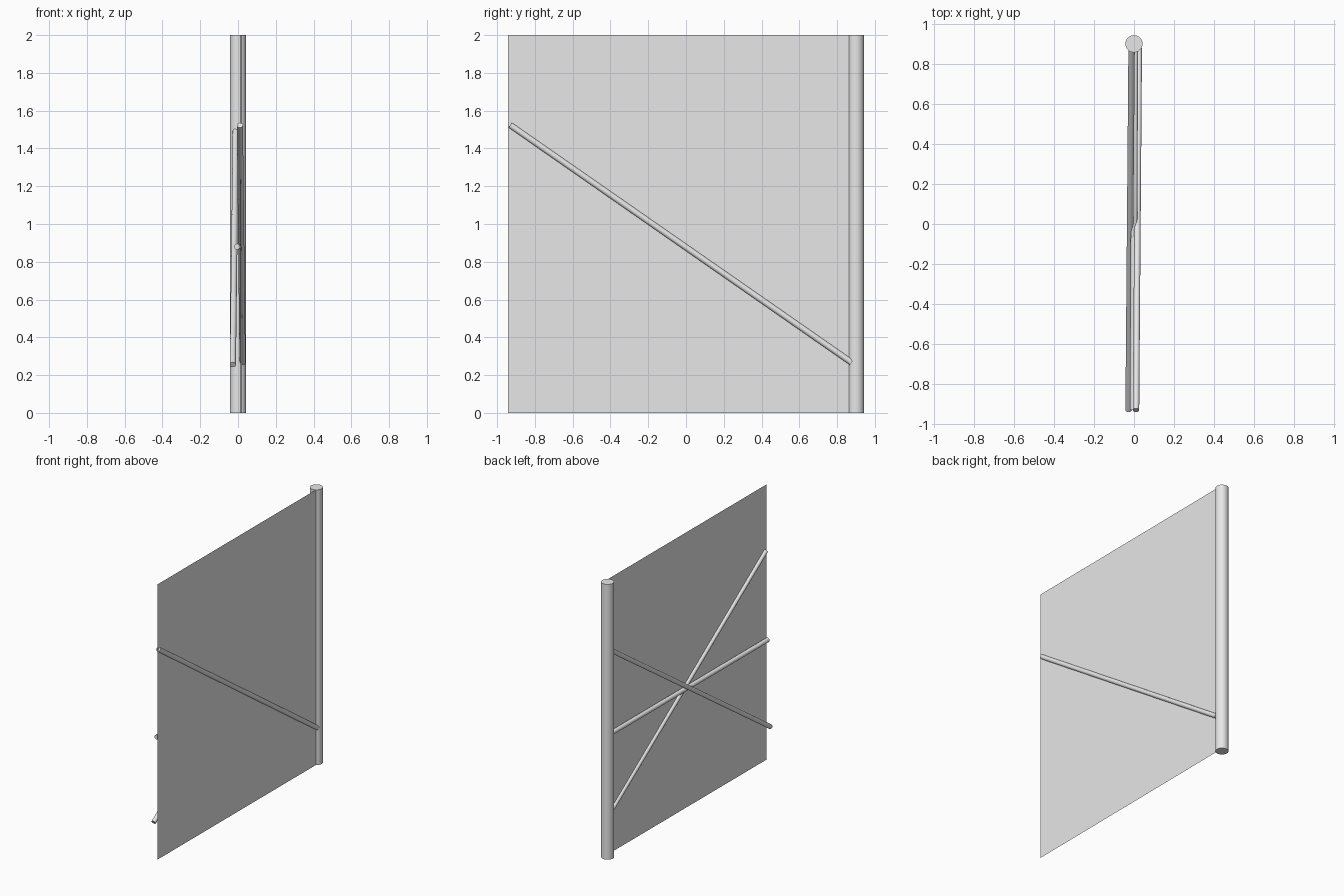
import bpy, bmesh, math
from mathutils import Vector

cube = bpy.data.objects.get("Cube")
if cube:
    bpy.data.objects.remove(cube, do_unlink=True)

# One plain grey for every part
grey = bpy.data.materials.new("light_grey")
grey.use_nodes = True
colour = (0.8, 0.8, 0.8, 1.0)
grey.diffuse_color = colour
grey.node_tree.nodes["Principled BSDF"].inputs["Base Color"].default_value = colour


def rod(name, start, end, radius, sides):
    """Capped round bar between two points, with smooth sides."""
    a, b = Vector(start), Vector(end)
    bpy.ops.mesh.primitive_cylinder_add(
        vertices=sides, radius=radius, depth=(b - a).length, location=(a + b) / 2)
    obj = bpy.context.object
    obj.name = name
    obj.rotation_euler = (b - a).to_track_quat("Z", "Y").to_euler()
    obj.data.materials.append(grey)
    bpy.ops.object.shade_smooth_by_angle(angle=math.radians(40))
    return obj


# Upright pole at the back edge
rod("pole", (0, 0.9, 0), (0, 0.9, 2), 0.043, 32)

# Three bracing rods that cross at the middle of the sheet
FRONT, BACK, R = -0.93, 0.876, 0.016
rod("falling_brace", (0.010, FRONT, 1.523), (0.024, BACK, 0.267), R, 20)
rod("level_brace", (-0.005, FRONT, 0.88), (0.005, BACK, 0.88), R, 20)
rod("rising_brace", (-0.027, FRONT, 0.255), (-0.012, BACK, 1.495), R, 20)

# Thin flat sheet running from the pole to the front edge
mesh = bpy.data.meshes.new("sheet")
bm = bmesh.new()
corners = [(0.0125, -0.943, 0), (0.022, 0.9, 0), (0.022, 0.9, 2), (0.0125, -0.943, 2)]
bm.faces.new([bm.verts.new(c) for c in corners])
bm.to_mesh(mesh)
bm.free()
mesh.materials.append(grey)
sheet = bpy.data.objects.new("sheet", mesh)
bpy.context.collection.objects.link(sheet)
